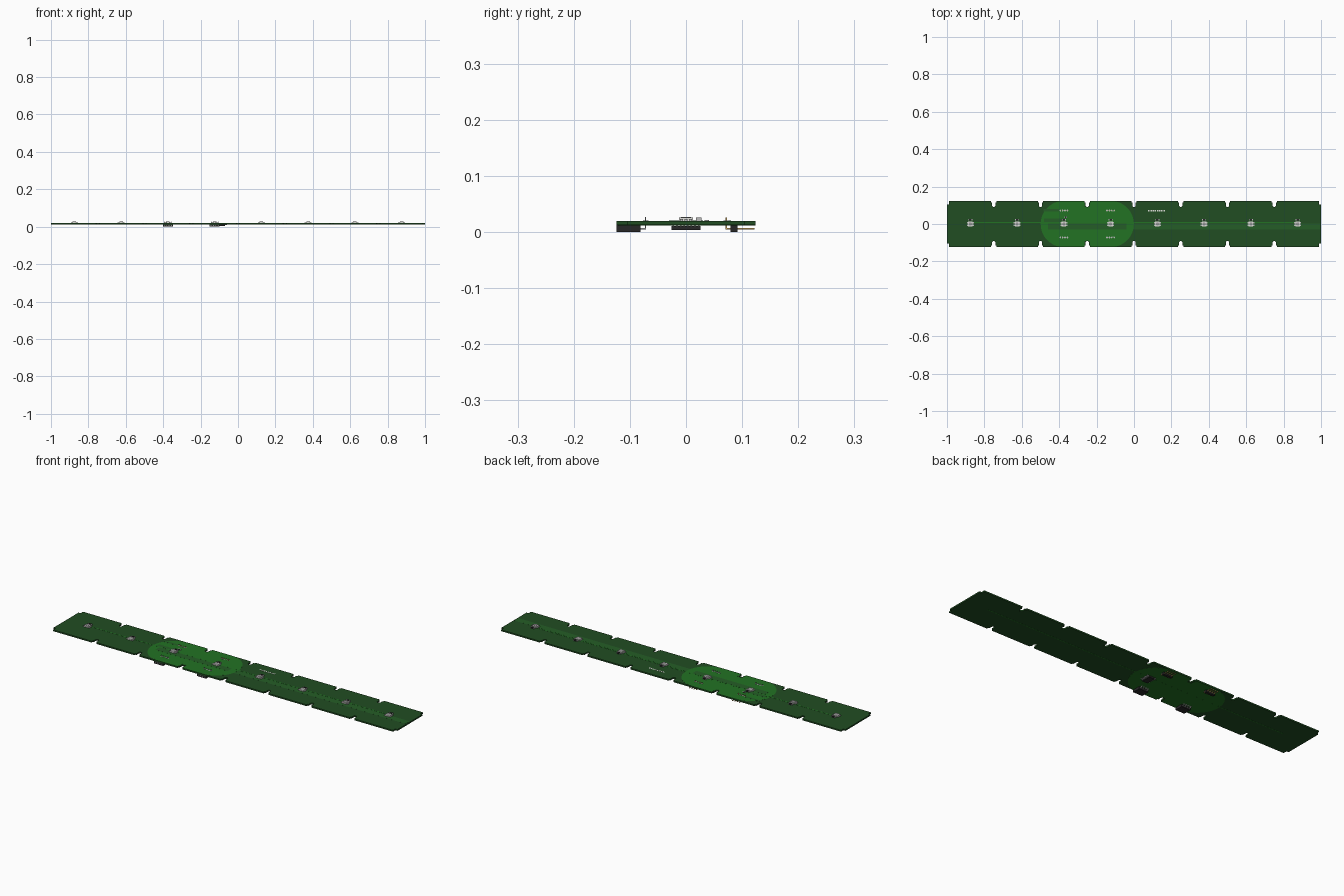
import bpy, bmesh, math
from mathutils import Matrix, Vector

cube = bpy.data.objects.get("Cube")
if cube:
    bpy.data.objects.remove(cube)


def material(name, color):
    m = bpy.data.materials.new(name)
    m.use_nodes = True
    m.diffuse_color = (*color, 1)
    m.node_tree.nodes["Principled BSDF"].inputs["Base Color"].default_value = (*color, 1)
    return m


DARK = material("dark green", (0.015, 0.075, 0.016))
LIGHT = material("light green", (0.016, 0.17, 0.017))
MID = material("mid green", (0.018, 0.11, 0.02))
BLACK = material("black plastic", (0.02, 0.02, 0.02))
WHITE = material("white plastic", (0.75, 0.75, 0.72))
GREY = material("grey lens", (0.3, 0.3, 0.3))
SILVER = material("silver", (0.5, 0.5, 0.5))
GOLD = material("gold", (0.6, 0.38, 0.12))

BOTTOM, TOP = 0.0138, 0.0212
HALF_W = 0.124
MODULE_X = [-0.875 + 0.25 * i for i in range(8)]
HEADER_X = (-0.375, -0.125)
PITCH = 0.0127
PIN_X = [(i - 1.5) * PITCH for i in range(4)]


def finish(name, bm, mat):
    bmesh.ops.recalc_face_normals(bm, faces=bm.faces)
    me = bpy.data.meshes.new(name)
    bm.to_mesh(me)
    bm.free()
    me.materials.append(mat)
    ob = bpy.data.objects.new(name, me)
    bpy.context.collection.objects.link(ob)
    return ob


def add_box(bm, x, y, z):
    """Box from (min, max) pairs."""
    size = Vector((x[1] - x[0], y[1] - y[0], z[1] - z[0]))
    mid = Vector((sum(x) / 2, sum(y) / 2, sum(z) / 2))
    bmesh.ops.create_cube(bm, size=1, matrix=Matrix.Translation(mid) @ Matrix.Diagonal((*size, 1)))


def boxes(name, mat, items):
    bm = bmesh.new()
    for item in items:
        add_box(bm, *item)
    return finish(name, bm, mat)


def add_disc(bm, x, y, z, r, segments=16):
    bmesh.ops.create_cone(bm, cap_ends=True, segments=segments, radius1=r, radius2=r,
                          depth=z[1] - z[0], matrix=Matrix.Translation((x, y, sum(z) / 2)))


def span(c, half):
    return (c - half, c + half)


def prism(name, mat, outline, z):
    bm = bmesh.new()
    face = bm.faces.new([bm.verts.new((x, y, z[0])) for x, y in outline])
    out = bmesh.ops.extrude_face_region(bm, geom=[face])
    up = [v for v in out["geom"] if isinstance(v, bmesh.types.BMVert)]
    bmesh.ops.translate(bm, verts=up, vec=(0, 0, z[1] - z[0]))
    return finish(name, bm, mat)


def notched_outline():
    """Long strip with round-bottomed notches between modules."""
    def edge():
        pts = [(-0.995, HALF_W), (-0.995, HALF_W)][:1]
        pts = [(-1, HALF_W - 0.02), (-0.988, HALF_W - 0.02), (-0.988, HALF_W)]
        for i in range(1, 8):
            c = -1 + 0.25 * i
            pts += [(c - 0.014, HALF_W), (c - 0.014, HALF_W - 0.008), (c - 0.009, HALF_W - 0.008)]
            pts += [(c - 0.009 * math.cos(a), HALF_W - 0.024 - 0.009 * math.sin(a))
                    for a in (math.pi * k / 6 for k in range(7))]
            pts += [(c + 0.009, HALF_W - 0.008), (c + 0.014, HALF_W - 0.008), (c + 0.014, HALF_W)]
        return pts + [(0.988, HALF_W), (0.988, HALF_W - 0.02), (1, HALF_W - 0.02)]
    top = edge()
    return top + [(x, -y) for x, y in reversed(top)]


# Circuit board
prism("board", DARK, notched_outline(), (BOTTOM, TOP))

# Light stadium-shaped zone, on both faces, kept clear of the notch between its modules
def stadium():
    def arc(c, start):
        return [(c + 0.124 * math.cos(a), HALF_W * math.sin(a))
                for a in (start + math.pi * k / 24 for k in range(25))]
    right, left = arc(-0.125, -math.pi / 2), arc(-0.375, math.pi / 2)
    c, w, d = -0.25, 0.014, HALF_W - 0.034
    gap = [(c + w, HALF_W), (c + w, d), (c - w, d), (c - w, HALF_W)]
    return right + gap + left + [(-x - 0.5, -y) for x, y in gap]


prism("light_zone_top", LIGHT, stadium(), (TOP, TOP + 0.0003))
prism("light_zone_bottom", LIGHT, stadium(), (BOTTOM - 0.0003, BOTTOM))

# Copper traces
boxes("centre_trace", LIGHT, [((-0.875, 0.875), (0.006, 0.011), (TOP, TOP + 0.0005)),
                              ((-0.875, 0.875), (0.006, 0.011), (BOTTOM - 0.0005, BOTTOM))])
boxes("ground_band", MID, [((-0.02, 0.995), (-0.03, 0.004), (TOP, TOP + 0.0002))])
boxes("zone_band", MID, [((-0.46, -0.04), (-0.03, 0.004), (TOP, TOP + 0.0006)),
                         ((-0.48, -0.36), (0.011, 0.03), (TOP, TOP + 0.0006)),
                         ((-0.485, -0.40), (0.068, 0.08), (TOP, TOP + 0.0006))])

# Surface-mounted lights with their leads and passives
LED_Y = 0.0
lens = bmesh.new()
bodies, leads, chips, ends = [], [], [], []
for x in MODULE_X:
    bodies.append((span(x, 0.0125), span(LED_Y, 0.0125), (TOP + 0.0005, 0.0278)))
    add_disc(lens, x, LED_Y, (0.0275, 0.0283), 0.009)
    for s in (-1, 1):
        for k in (-1, 0, 1):
            leads.append((span(x + s * 0.015, 0.004), span(LED_Y + k * 0.008, 0.0026), (TOP, TOP + 0.0035)))
        ends.append((span(x + s * 0.009, 0.002), span(0.0225, 0.005), (TOP, 0.0272)))
    chips.append((span(x, 0.007), span(0.0225, 0.0048), (TOP, 0.027)))
for s in (-1, 1):
    ends.append((span(-0.365 + s * 0.006, 0.0015), span(0.037, 0.004), (TOP, 0.0235)))
chips.append((span(-0.365, 0.005), span(0.037, 0.0038), (TOP, 0.0233)))
boxes("light_bodies", WHITE, bodies)
finish("light_lenses", lens, GREY)
boxes("light_leads", SILVER, leads)
boxes("capacitor_bodies", BLACK, chips)
boxes("capacitor_ends", SILVER, ends)

# Row of test pads
boxes("test_pads", WHITE, [(span(0.08 + 0.0115 * i, 0.004), span(0.072, 0.004), (TOP, TOP + 0.0006))
                           for i in range(8)])

# Pin pads around the header holes
pads = bmesh.new()
for hx in HEADER_X:
    for px in PIN_X:
        for y in (-0.072, 0.072):
            add_disc(pads, hx + px, y, (BOTTOM - 0.0006, TOP + 0.0007), 0.0048, 12)
finish("header_pads", pads, SILVER)

# Socket headers on the front edge, pin headers on the back edge
sockets, socket_pins, holders, pins = [], [], [], []
for hx in HEADER_X:
    sockets.append((span(hx, 0.0262), (-0.1235, -0.081), (0.0015, BOTTOM)))
    holders.append((span(hx, 0.0254), (0.079, 0.0915), (0.0015, BOTTOM)))
    for px in PIN_X:
        x = span(hx + px, 0.0015)
        socket_pins.append((x, (-0.0735, -0.0715), (0.0065, 0.0282)))
        socket_pins.append((x, (-0.081, -0.0715), (0.0065, 0.009)))
        pins.append((x, (0.0705, 0.0735), (0.006, 0.0275)))
        pins.append((x, (0.0705, 0.1225), (0.006, 0.009)))
boxes("socket_headers", BLACK, sockets)
boxes("socket_holes", GREY, [(span(hx + px, 0.002), (-0.1237, -0.1235), (0.0055, 0.0095))
                             for hx in HEADER_X for px in PIN_X])
boxes("socket_pins", SILVER, socket_pins)
boxes("pin_holders", BLACK, holders)
boxes("header_pins", GOLD, pins)

# Controller chip under the board
CHIP_X = -0.085
boxes("controller_chip", BLACK, [(span(CHIP_X, 0.015), span(0, 0.0255), (0.005, 0.0125))])
boxes("controller_legs", SILVER, [(span(CHIP_X + s * 0.02, 0.006), span((k - 3.5) * 0.0064, 0.0014), (0.0115, BOTTOM))
                                  for s in (-1, 1) for k in range(8)])

# Bring the lowest parts down to the ground
for ob in bpy.context.collection.objects:
    if ob.type == "MESH":
        ob.data.transform(Matrix.Translation((0, 0, -0.0015)))
